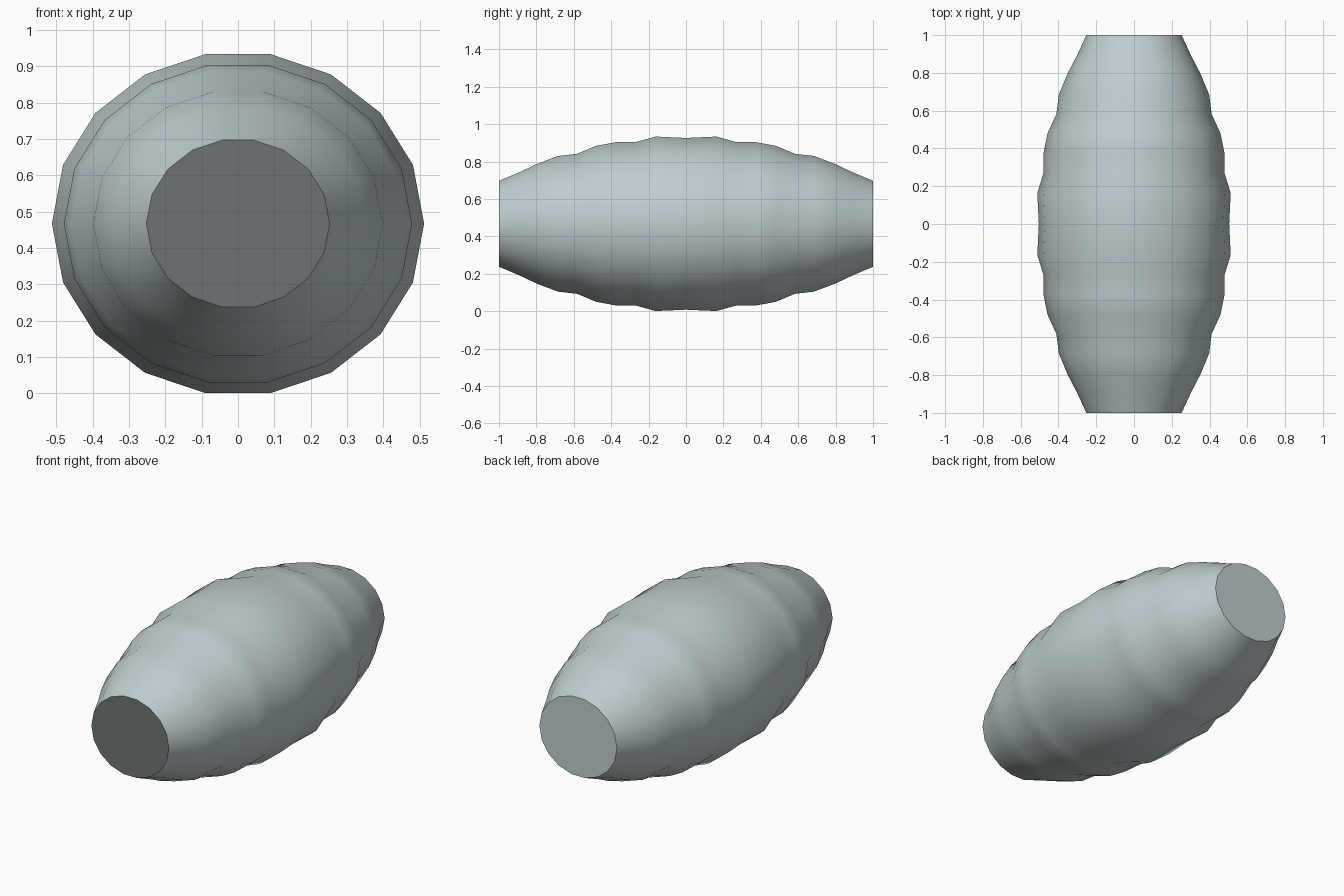
import bpy
import bmesh
import math

cube = bpy.data.objects.get("Cube")
if cube:
    bpy.data.objects.remove(cube, do_unlink=True)


def make_material(name, colour):
    mat = bpy.data.materials.new(name)
    mat.use_nodes = True
    mat.diffuse_color = colour
    mat.node_tree.nodes["Principled BSDF"].inputs["Base Color"].default_value = colour
    return mat


SIDES = 18
CENTRE_Z = 0.467
FLATTEN = 0.925  # height of each ring relative to its width

# Half profile from the middle to the end: (distance along y, half width)
half = [(0.0, 0.504), (0.163, 0.512), (0.27, 0.479), (0.375, 0.479),
        (0.48, 0.458), (0.582, 0.411), (0.685, 0.398), (0.80, 0.35),
        (0.89, 0.303), (1.0, 0.252)]
profile = [(-y, r) for y, r in reversed(half[1:])] + half

# Ribbed body: elliptical rings bridged along y
bm = bmesh.new()
rings = []
for y, r in profile:
    angles = [math.tau * i / SIDES for i in range(SIDES)]
    rings.append([bm.verts.new((r * math.cos(a), y,
                                CENTRE_Z + r * FLATTEN * math.sin(a)))
                  for a in angles])
for a, b in zip(rings, rings[1:]):
    for i in range(SIDES):
        j = (i + 1) % SIDES
        bm.faces.new((a[i], a[j], b[j], b[i]))

# Flat end caps, the front one darker
front_cap = bm.faces.new(rings[0])
bm.faces.new(rings[-1])
front_cap.material_index = 1
bmesh.ops.recalc_face_normals(bm, faces=bm.faces)

mesh = bpy.data.meshes.new("ribbed_body")
bm.to_mesh(mesh)
bm.free()
mesh.materials.append(make_material("pale blue grey", (0.52, 0.61, 0.63, 1)))
mesh.materials.append(make_material("dark grey", (0.15, 0.175, 0.18, 1)))

body = bpy.data.objects.new("ribbed_body", mesh)
bpy.context.collection.objects.link(body)

# Smooth sides with crisp cap rims
bpy.ops.object.select_all(action="DESELECT")
body.select_set(True)
bpy.context.view_layer.objects.active = body
bpy.ops.object.shade_smooth_by_angle(angle=math.radians(40))
